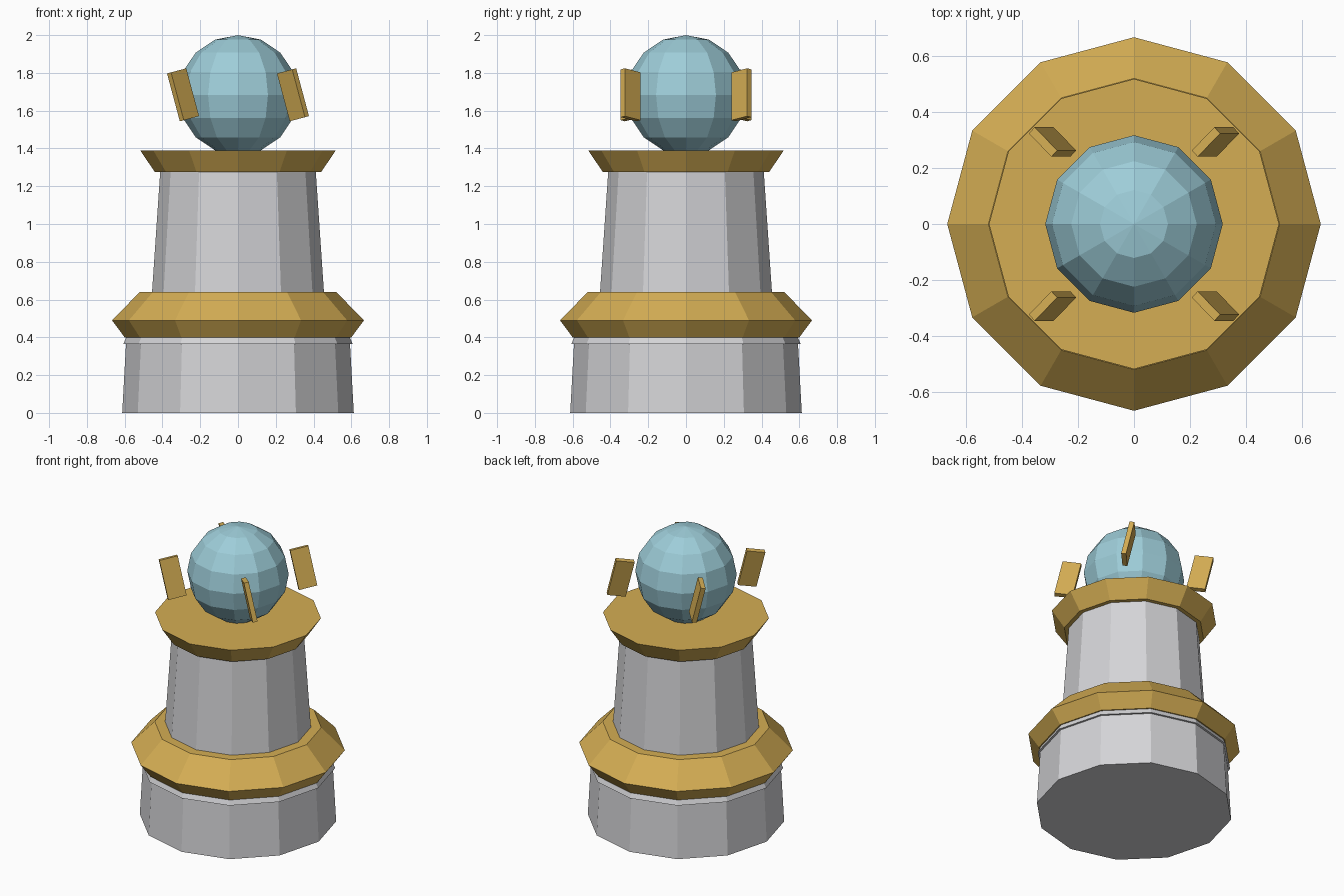
import bpy
import bmesh
from math import radians, sin, cos, tau
from mathutils import Matrix, Vector

default = bpy.data.objects.get("Cube")
if default:
    bpy.data.objects.remove(default, do_unlink=True)

SIDES = 12


def material(name, rgb):
    mat = bpy.data.materials.new(name)
    mat.use_nodes = True
    colour = (*rgb, 1)
    mat.diffuse_color = colour
    mat.node_tree.nodes["Principled BSDF"].inputs["Base Color"].default_value = colour
    return mat


def finish(name, bm, mat):
    """Turn a bmesh into a flat-shaded object with one material."""
    bmesh.ops.recalc_face_normals(bm, faces=bm.faces)
    mesh = bpy.data.meshes.new(name)
    bm.to_mesh(mesh)
    bm.free()
    mesh.materials.append(mat)
    obj = bpy.data.objects.new(name, mesh)
    bpy.context.collection.objects.link(obj)
    return obj


def turned(name, profile, mat):
    """Closed twelve-sided solid from (radius, height) pairs, bottom to top."""
    bm = bmesh.new()
    rings = [[bm.verts.new((r * cos(tau * i / SIDES), r * sin(tau * i / SIDES), z))
              for i in range(SIDES)] for r, z in profile]
    for low, high in zip(rings, rings[1:]):
        for i in range(SIDES):
            j = (i + 1) % SIDES
            bm.faces.new((low[i], low[j], high[j], high[i]))
    bm.faces.new(rings[0])
    bm.faces.new(rings[-1])
    return finish(name, bm, mat)


gold = material("gold", (0.66, 0.42, 0.088))
stone = material("pale grey", (0.66, 0.66, 0.68))
glass = material("light blue", (0.34, 0.61, 0.69))

# Tower body
turned("base", [(0.613, 0), (0.593, 0.365)], stone)
turned("base_lip", [(0.607, 0.365), (0.592, 0.4)], stone)
turned("lower_ring", [(0.6, 0.4), (0.667, 0.49), (0.52, 0.64)], gold)
turned("column", [(0.455, 0.64), (0.412, 1.275)], stone)
turned("top_collar", [(0.44, 1.275), (0.518, 1.39)], gold)

# Orb resting in the collar
bm = bmesh.new()
bmesh.ops.create_uvsphere(bm, u_segments=SIDES, v_segments=8, radius=0.317)
bmesh.ops.translate(bm, verts=bm.verts, vec=(0, 0, 1.683))
finish("orb", bm, glass)

# Four floating fins, set radially and all leaning the same way
for side, sx in (("left", 1), ("right", -1)):
    for end, sy in (("front", -1), ("back", 1)):
        bm = bmesh.new()
        bmesh.ops.create_cube(bm, size=1)
        place = (Matrix.Translation(Vector((0.291 * sx, 0.293 * sy, 1.684)))
                 @ Matrix.Rotation(radians(-15), 4, "Y")
                 @ Matrix.Rotation(radians(45 * sx * sy), 4, "Z")
                 @ Matrix.Diagonal((0.118, 0.031, 0.262, 1)))
        bmesh.ops.transform(bm, matrix=place, verts=bm.verts)
        finish(f"{end}_{side}_fin", bm, gold)
